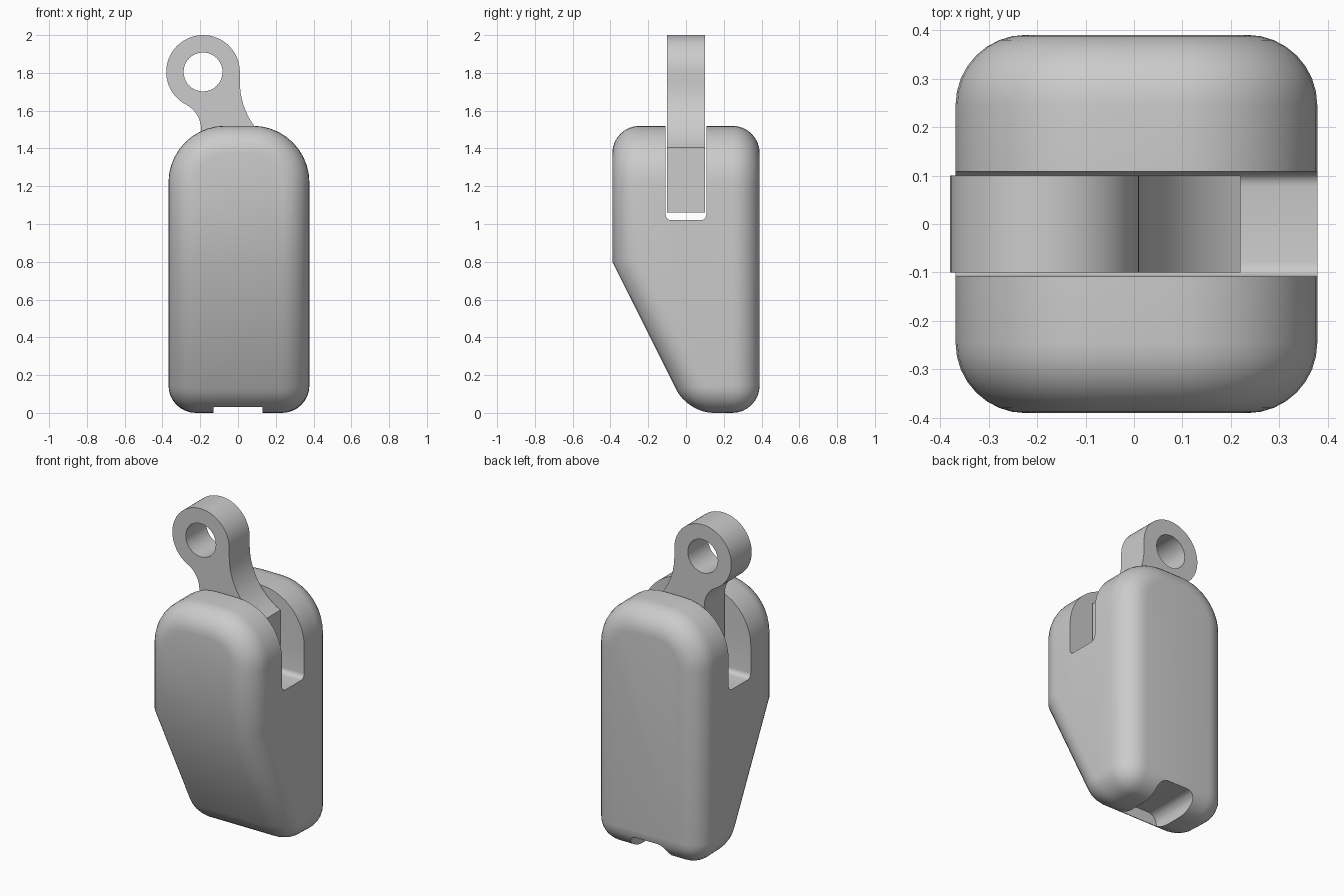
import bpy, bmesh
from math import cos, sin, pi, radians, atan2
from mathutils import Vector

cube = bpy.data.objects.get("Cube")
if cube:
    bpy.data.objects.remove(cube)

grey = bpy.data.materials.new("plain_grey")
grey.use_nodes = True
colour = (0.6, 0.6, 0.6, 1)
grey.diffuse_color = colour
grey.node_tree.nodes["Principled BSDF"].inputs["Base Color"].default_value = colour


def finish(bm, name):
    """Turn a bmesh into an object with the grey material."""
    bmesh.ops.recalc_face_normals(bm, faces=bm.faces)
    mesh = bpy.data.meshes.new(name)
    bm.to_mesh(mesh)
    bm.free()
    mesh.materials.append(grey)
    obj = bpy.data.objects.new(name, mesh)
    bpy.context.collection.objects.link(obj)
    return obj


def prism(points, depth):
    """Extrude a closed outline of 3D points along the depth vector."""
    bm = bmesh.new()
    face = bm.faces.new([bm.verts.new(p) for p in points])
    out = bmesh.ops.extrude_face_region(bm, geom=[face], use_keep_orig=True)
    verts = [v for v in out["geom"] if isinstance(v, bmesh.types.BMVert)]
    bmesh.ops.translate(bm, verts=verts, vec=depth)
    bmesh.ops.recalc_face_normals(bm, faces=bm.faces)
    return bm


def round_edges(bm, edges, radius, steps):
    bmesh.ops.bevel(bm, geom=edges, offset=radius, segments=steps, profile=0.5,
                    affect='EDGES', clamp_overlap=False)


def arc(cx, cz, r, start, end, steps):
    angles = [start + (end - start) * i / steps for i in range(steps + 1)]
    return [(cx + r * cos(a), cz + r * sin(a)) for a in angles]


def cut(target, cutter):
    mod = target.modifiers.new("cut", 'BOOLEAN')
    mod.operation = 'DIFFERENCE'
    mod.solver = 'EXACT'
    mod.object = cutter
    activate(target)
    bpy.ops.object.modifier_apply(modifier=mod.name)
    bpy.data.objects.remove(cutter)


def activate(obj):
    bpy.ops.object.select_all(action='DESELECT')
    obj.select_set(True)
    bpy.context.view_layer.objects.active = obj


# Body: side profile with a sloping lower front, rounded shoulders and edges
mid, half, back, top = 0.005, 0.373, 0.39, 1.52
profile = [(-back, 0.8), (-back, top), (back, top), (back, 0), (0.01, 0)]
bm = prism([(mid - half, y, z) for y, z in profile], Vector((2 * half, 0, 0)))
shoulders = [e for e in bm.edges
             if all(v.co.z > top - 0.01 for v in e.verts)
             and abs(e.verts[0].co.x - e.verts[1].co.x) < 0.01]
round_edges(bm, shoulders, 0.3, 10)
sharp = [e for e in bm.edges if e.calc_face_angle(0) > radians(45)]
round_edges(bm, sharp, 0.145, 8)
body = finish(bm, "body")

# Slot across the top, with small rounded floor corners
w, floor, r = 0.108, 1.02, 0.03
outline = [(w, 2), (-w, 2)]
outline += arc(-w + r, floor + r, r, pi, 1.5 * pi, 5)
outline += arc(w - r, floor + r, r, 1.5 * pi, 2 * pi, 5)
cut(body, finish(prism([(-1, y, z) for y, z in outline], Vector((2, 0, 0))), "slot_cutter"))

# Finger groove under the back edge
g, depth, r = 0.13, 0.1, 0.06
outline = [(-g, -0.2), (g, -0.2)]
outline += arc(g - r, depth - r, r, 0, pi / 2, 6)
outline += arc(r - g, depth - r, r, pi / 2, pi, 6)
cut(body, finish(prism([(x, 0.04, z) for x, z in outline], Vector((0, 0.6, 0))), "groove_cutter"))

# Tongue: ring eye, curved neck and square foot in one outline
cx, cz, ring = -0.185, 1.805, 0.195
foot, neck_left, neck_z = 1.06, -0.195, 1.5
small = 0.149
turn = atan2(neck_z - cz, neck_left - small - cx)
outline = arc(cx, cz, ring, 0, turn + 2 * pi, 40)
outline += arc(neck_left - small, neck_z, small, turn + pi, 0, 10)[1:]
outline += [(neck_left, foot), (0.22, foot)]
big, start_z = 0.39, 1.75
outline += arc(cx + ring + big, start_z, big, radians(242.5), pi, 14)
thick = 0.1
tongue = finish(prism([(x, -thick, z) for x, z in outline], Vector((0, 2 * thick, 0))), "tongue")
hole = [(x, -0.5, z) for x, z in arc(cx, cz, 0.103, 0, 2 * pi, 40)[:-1]]
cut(tongue, finish(prism(hole, Vector((0, 1, 0))), "eye_cutter"))

for obj in (body, tongue):
    activate(obj)
    bpy.ops.object.shade_smooth_by_angle(angle=radians(30))
